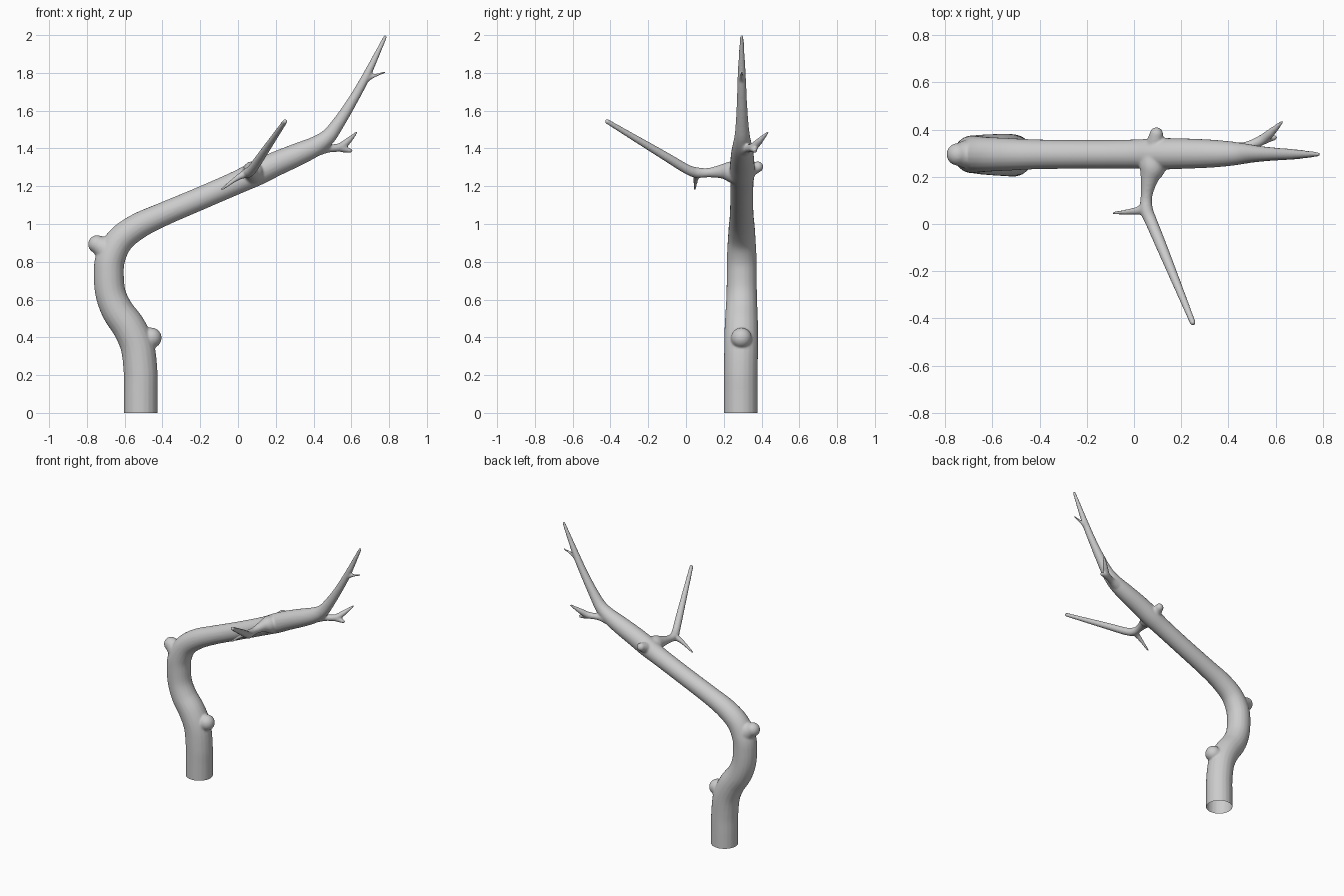
import bpy, bmesh
from mathutils import Vector, Matrix

bm = bmesh.new()


def catmull(a, b, c, d, t):
    return 0.5 * (2 * b + (c - a) * t + (2 * a - 5 * b + 4 * c - d) * t * t
                  + (3 * b - a - 3 * c + d) * t ** 3)


def limb(points, sides=20, steps=6):
    """Closed tapering tube with a rounded tip; points are (x, y, z, radius)."""
    p = [Vector(q) for q in points]
    p = [2 * p[0] - p[1]] + p + [2 * p[-1] - p[-2]]
    path = [catmull(*p[i:i + 4], s / steps)
            for i in range(len(p) - 3) for s in range(steps)] + [p[-2]]
    pos = [q.to_3d() for q in path]
    last = len(pos) - 1
    side, rings = None, []
    for i, q in enumerate(path):
        t = (pos[min(i + 1, last)] - pos[max(i - 1, 0)]).normalized()
        side = t.orthogonal() if side is None else side - t * side.dot(t)
        side.normalize()
        rings.append([bm.verts.new(pos[i] + Matrix.Rotation(6.2831853 * k / sides, 3, t) @ side * q.w)
                      for k in range(sides)])
    for r0, r1 in zip(rings, rings[1:]):
        for k in range(sides):
            n = (k + 1) % sides
            bm.faces.new((r0[k], r0[n], r1[n], r1[k]))
    bm.faces.new(rings[0][::-1])
    bm.faces.new(rings[-1])
    bmesh.ops.create_icosphere(bm, subdivisions=3, radius=path[-1].w,
                               matrix=Matrix.Translation(pos[-1]))


# main trunk, bending left and then sweeping up to the right
limb([(-.515, .29, -.08, .09), (-.515, .29, .1, .09), (-.516, .29, .22, .09), (-.532, .292, .35, .09),
      (-.575, .293, .45, .089), (-.637, .294, .54, .085), (-.674, .295, .63, .081),
      (-.684, .295, .73, .08), (-.675, .295, .82, .079), (-.625, .295, .915, .074),
      (-.53, .295, .988, .069), (-.4, .295, 1.05, .063), (-.2, .295, 1.135, .061),
      (0, .296, 1.222, .062), (.1, .297, 1.27, .067), (.2, .298, 1.318, .065),
      (.32, .298, 1.37, .06), (.41, .298, 1.412, .052), (.475, .298, 1.46, .042),
      (.53, .297, 1.532, .034), (.605, .296, 1.65, .027), (.68, .295, 1.785, .022),
      (.779, .295, 1.99, .01)])

# cut-off branch knobs
limb([(-.53, .293, .36, .07), (-.49, .293, .385, .06), (-.459, .293, .397, .055)])
limb([(-.67, .295, .84, .075), (-.715, .295, .875, .06), (-.746, .295, .893, .048)])
limb([(.08, .3, 1.26, .05), (.09, .35, 1.29, .036), (.095, .381, 1.303, .029)])

# side branch reaching to the front, with its twig
limb([(.085, .29, 1.265, .062), (.077, .235, 1.277, .056), (.065, .19, 1.278, .038),
      (.053, .12, 1.272, .025), (.053, .06, 1.272, .028), (.075, .005, 1.29, .026),
      (.127, -.12, 1.365, .023), (.249, -.418, 1.543, .013)])
limb([(.055, .075, 1.272, .025), (.03, .06, 1.262, .021), (-.01, .053, 1.24, .014),
      (-.085, .046, 1.184, .007)])

# forked twig near the end
limb([(.38, .3, 1.395, .05), (.43, .312, 1.398, .036), (.48, .328, 1.4, .022), (.54, .355, 1.407, .022),
      (.58, .387, 1.437, .018), (.627, .432, 1.484, .007)])
limb([(.53, .35, 1.405, .022), (.565, .36, 1.395, .017), (.595, .366, 1.388, .012)])

# small twig near the top
limb([(.675, .295, 1.765, .02), (.7, .295, 1.777, .014), (.73, .294, 1.788, .009),
      (.776, .295, 1.803, .006)])

bmesh.ops.recalc_face_normals(bm, faces=bm.faces)
mesh = bpy.data.meshes.new("branch")
bm.to_mesh(mesh)
bm.free()
branch = bpy.data.objects.new("branch", mesh)
bpy.context.collection.objects.link(branch)

# fuse the limbs into one skin and soften the joints
fuse = branch.modifiers.new("fuse", 'REMESH')
fuse.mode = 'VOXEL'
fuse.voxel_size = .006
soften = branch.modifiers.new("soften", 'SMOOTH')
soften.factor = .5
soften.iterations = 8
deps = bpy.context.evaluated_depsgraph_get()
fused = bpy.data.meshes.new_from_object(branch.evaluated_get(deps))
branch.modifiers.clear()

# cut the foot off level, leaving it open
bm = bmesh.new()
bm.from_mesh(fused)
bmesh.ops.bisect_plane(bm, geom=bm.verts[:] + bm.edges[:] + bm.faces[:], plane_co=(0, 0, 0),
                       plane_no=(0, 0, 1), clear_inner=True)
for f in bm.faces:
    f.smooth = True
bm.to_mesh(fused)
bm.free()
branch.data = fused
